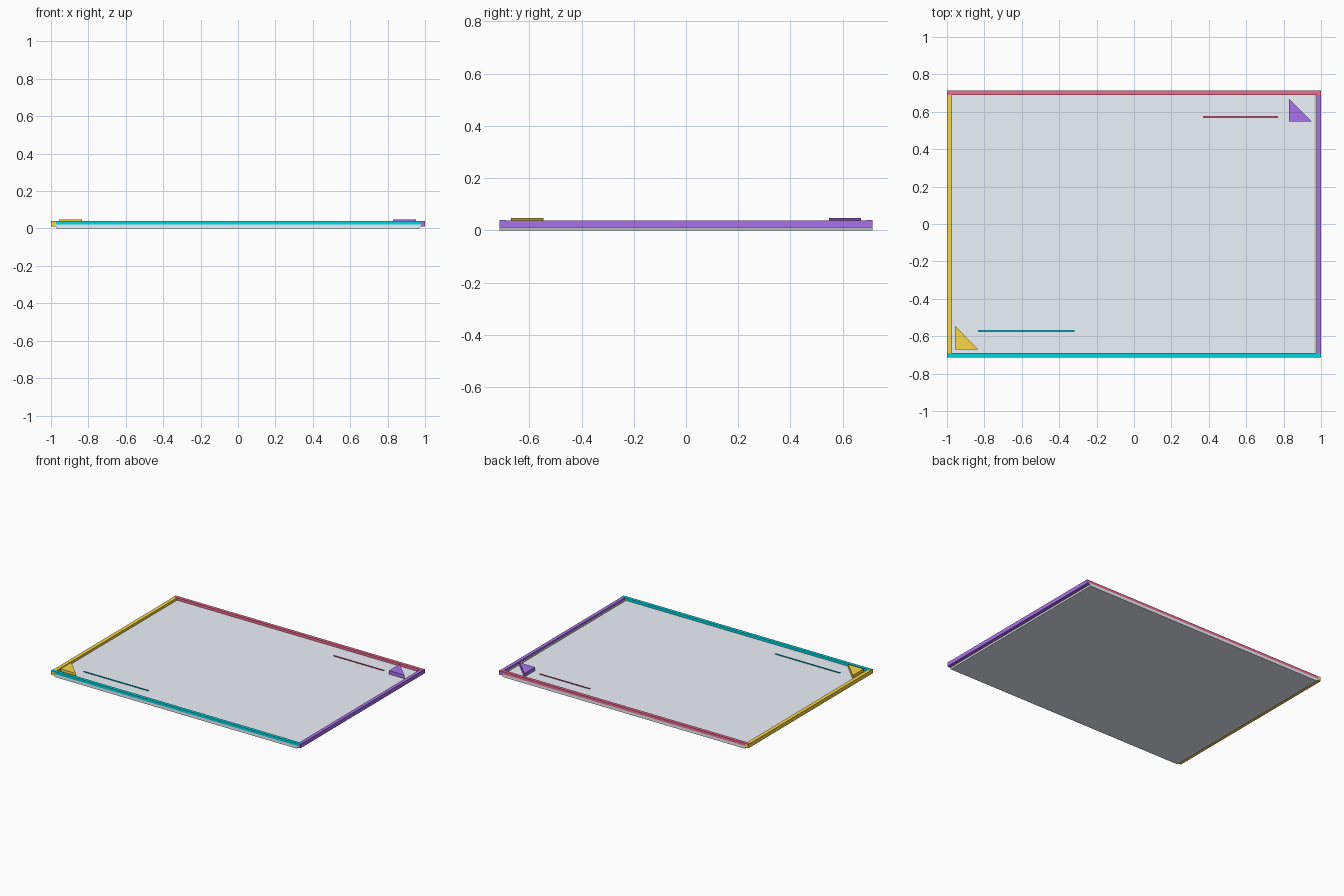
import bpy, bmesh

if "Cube" in bpy.data.objects:
    bpy.data.objects.remove(bpy.data.objects["Cube"])


def paint(obj, name, rgb):
    mat = bpy.data.materials.get(name) or bpy.data.materials.new(name)
    mat.diffuse_color = (*rgb, 1)
    mat.use_nodes = True
    mat.node_tree.nodes["Principled BSDF"].inputs["Base Color"].default_value = mat.diffuse_color
    obj.data.materials.append(mat)


def prism(name, outline, z0, z1, colour=None, inset=1.0):
    """Extrude an xy outline; inset narrows the bottom in x."""
    bm = bmesh.new()
    low = [bm.verts.new((x * inset, y, z0)) for x, y in outline]
    high = [bm.verts.new((x, y, z1)) for x, y in outline]
    n = len(outline)
    bm.faces.new(low[::-1])
    bm.faces.new(high)
    for i in range(n):
        j = (i + 1) % n
        bm.faces.new((low[i], low[j], high[j], high[i]))
    bmesh.ops.recalc_face_normals(bm, faces=bm.faces)
    mesh = bpy.data.meshes.new(name)
    bm.to_mesh(mesh)
    bm.free()
    obj = bpy.data.objects.new(name, mesh)
    bpy.context.collection.objects.link(obj)
    if colour:
        paint(obj, *colour)
    return obj


def rect(x0, x1, y0, y1):
    return [(x0, y0), (x1, y0), (x1, y1), (x0, y1)]


PALE = ("pale", (0.85, 0.89, 0.96))
TEAL = ("teal", (0.0, 0.7, 0.76))
ROSE = ("rose", (0.88, 0.15, 0.29))
GOLD = ("gold", (0.94, 0.68, 0.06))
VIOLET = ("violet", (0.4, 0.165, 0.83))
DARK_TEAL = ("dark_teal", (0.0, 0.27, 0.31))
MAROON = ("maroon", (0.33, 0.067, 0.117))
Y = 0.713

# Board, slightly narrower at the underside
prism("board", rect(-0.98, 0.98, -Y, Y), 0, 0.021, PALE, inset=0.99)

# Raised border rails: full-length sides, front and back with thin caps
prism("left_rail", rect(-1, -0.973, -Y, Y), 0.01, 0.038, GOLD)
prism("right_rail", rect(0.975, 1, -Y, Y), 0.01, 0.038, VIOLET)
prism("right_inner_trim", rect(0.965, 0.975, -0.69, 0.69), 0.02, 0.025)
for side, y0, y1, colour in (("front", -Y, -0.69, TEAL), ("back", 0.69, Y, ROSE)):
    prism(side + "_rail", rect(-0.975, 0.975, y0, y1), 0.021, 0.038, colour)
    prism(side + "_rail_cap", rect(-1, 1, y0, y1), 0.038, 0.0395, colour)

# Corner wedges
prism("front_left_wedge", [(-0.957, -0.67), (-0.833, -0.67), (-0.957, -0.545)],
      0.021, 0.047, GOLD)
prism("back_right_wedge", [(0.829, 0.547), (0.952, 0.547), (0.829, 0.67)],
      0.021, 0.047, VIOLET)

# Thin marker strips
prism("front_strip", rect(-0.835, -0.318, -0.577, -0.567), 0.02, 0.025, DARK_TEAL)
prism("back_strip", rect(0.37, 0.77, 0.568, 0.578), 0.02, 0.025, MAROON)
